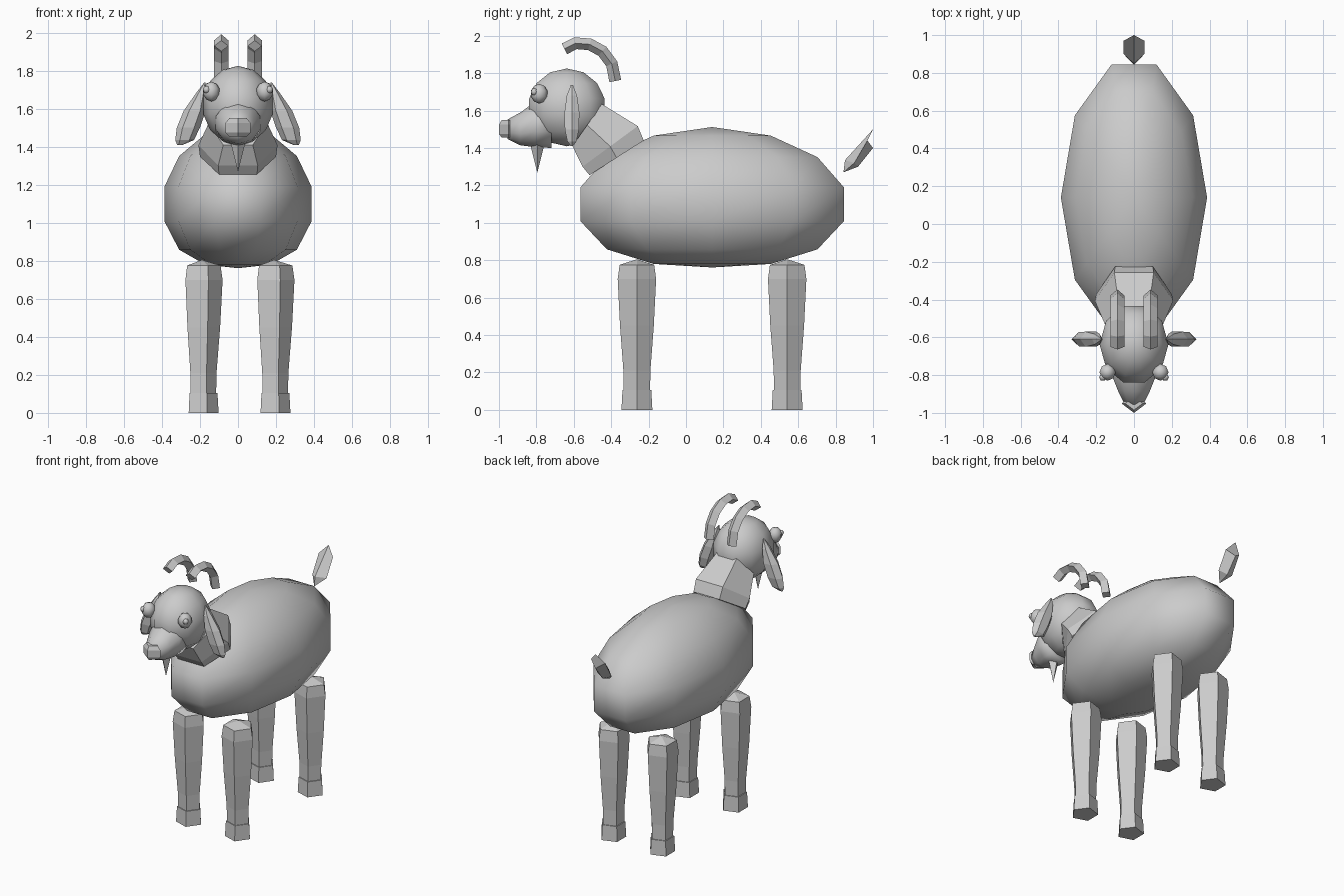
import bpy, bmesh
from math import sin, cos, pi
from mathutils import Vector as V

cube = bpy.data.objects.get("Cube")
if cube:
    bpy.data.objects.remove(cube)

mat = bpy.data.materials.new("plain_grey")
mat.use_nodes = True
GREY = (0.6, 0.6, 0.6, 1)
mat.diffuse_color = GREY
mat.node_tree.nodes["Principled BSDF"].inputs["Base Color"].default_value = GREY
X, Y, Z = V((1, 0, 0)), V((0, 1, 0)), V((0, 0, 1))


def ring(center, u, v, sides):
    """Polygon around center; first corner lies along u."""
    angles = [2 * pi * i / sides for i in range(sides)]
    return [V(center) + V(u) * cos(a) + V(v) * sin(a) for a in angles]


def loft(name, rings, smooth=False):
    """Skin equal-sized rings, cap both ends and weld collapsed points."""
    bm = bmesh.new()
    rows = [[bm.verts.new(p) for p in r] for r in rings]
    n = len(rows[0])
    for a, b in zip(rows, rows[1:]):
        for i in range(n):
            j = (i + 1) % n
            bm.faces.new((a[i], a[j], b[j], b[i]))
    bm.faces.new(rows[0])
    bm.faces.new(rows[-1])
    bmesh.ops.remove_doubles(bm, verts=bm.verts, dist=0.0005)
    bmesh.ops.recalc_face_normals(bm, faces=bm.faces)
    for f in bm.faces:
        f.smooth = smooth
    me = bpy.data.meshes.new(name)
    bm.to_mesh(me)
    bm.free()
    me.materials.append(mat)
    ob = bpy.data.objects.new(name, me)
    bpy.context.collection.objects.link(ob)
    return ob


def ball(name, center, size, sides=10, bands=7, smooth=True):
    c, rings = V(center), []
    for k in range(bands + 1):
        t = pi * k / bands - pi / 2
        rings.append(ring(c + Z * size[2] * sin(t), X * size[0] * cos(t),
                          Y * size[1] * cos(t), sides))
    return loft(name, rings, smooth)


def diamond(half_x, top, mid, bottom):
    """Four-cornered section from points in the side plane."""
    p = lambda x, q: V((x, q[0], q[1]))
    return [p(half_x, mid), p(0, top), p(-half_x, mid), p(0, bottom)]


# Barrel body, a little flattened underneath
body = [(0, .761), (.445, .78), (.80, .858), (1, 1.008),
        (1, 1.19), (.80, 1.351), (.445, 1.466), (0, 1.512)]
loft("body", [ring((0, .14, z), X * .387 * r, Y * .74 * r, 10) for r, z in body], True)

# Five-sided legs and hooves
leg = [(.1, .074), (.21, .076), (.45, .095), (.7, .108), (.775, .097), (.805, 0)]
hoof = [(0, .087), (.105, .081)]
for end, y in (("front", -.2625), ("back", .541)):
    for side, x in (("left", .189), ("right", -.189)):
        for part, shape in (("leg", leg), ("hoof", hoof)):
            loft(f"{end}_{side}_{part}",
                 [ring((x, y, z), X * r, Y * r, 5) for z, r in shape])

# Bent six-sided neck: back edge, front edge, half width
neck = []
for back, front, w in (((-.226, 1.44), (-.516, 1.255), .2),
                       ((-.258, 1.517), (-.553, 1.30), .208),
                       ((-.45, 1.635), (-.607, 1.41), .155)):
    b, f = V((0, *back)), V((0, *front))
    neck.append(ring((b + f) / 2, X * w, (b - f) / 2 / sin(pi / 3), 6))
loft("neck", neck)

# Head, snout, nose and beard
ball("head", (0, -.637, 1.617), (.187, .218, .208))
snout = [(-.72, 1.525, .125), (-.81, 1.525, .12), (-.885, 1.502, .088), (-.955, 1.5, .052)]
loft("snout", [ring((0, y, z), Z * r, X * r, 10) for y, z, r in snout], True)
nose = [(1.455, .7), (1.475, 1), (1.525, 1), (1.55, .7)]
loft("nose", [ring((0, -.95, z), X * .066 * r, Y * .05 * r, 4) for z, r in nose])
loft("beard", [ring((0, -.795, z), X * r, Y * r, 4) for z, r in ((1.45, .046), (1.268, 0))])

# Eyes, ears and horns on both sides
ear = [(1.738, .172, .178, .006), (1.68, .168, .222, .032), (1.59, .17, .285, .046),
       (1.5, .2, .322, .044), (1.435, .232, .33, .028), (1.41, .29, .32, .006)]
horn = [(-.65, 1.93), (-.59, 1.96), (-.515, 1.954), (-.447, 1.917), (-.397, 1.85), (-.378, 1.758)]
for side, s in (("left", 1), ("right", -1)):
    ball(side + "_eye", (s * .14, -.785, 1.69), (.045, .047, .052), 8, 5)
    ball(side + "_pupil", (s * .165, -.812, 1.70), (.02, .02, .02), 6, 4)
    loft(side + "_ear", [ring((s * (a + b) / 2, -.61, z), X * (b - a) / 2, Y * h, 6)
                         for z, a, b, h in ear])
    path = [V((s * .088, *p)) for p in horn]
    rings = []
    for i, p in enumerate(path):
        along = (path[min(i + 1, len(path) - 1)] - path[max(i - 1, 0)]).normalized()
        rings.append(ring(p, X * .037, along.cross(X) * .032, 4))
    loft(side + "_horn", rings)

# Short upright tail
root = (.842, 1.27)
loft("tail", [diamond(0, root, root, root),
              diamond(.055, (.85, 1.335), (.90, 1.32), (.92, 1.30)),
              diamond(.055, (1.0, 1.5), (.97, 1.44), (1.0, 1.40))])
